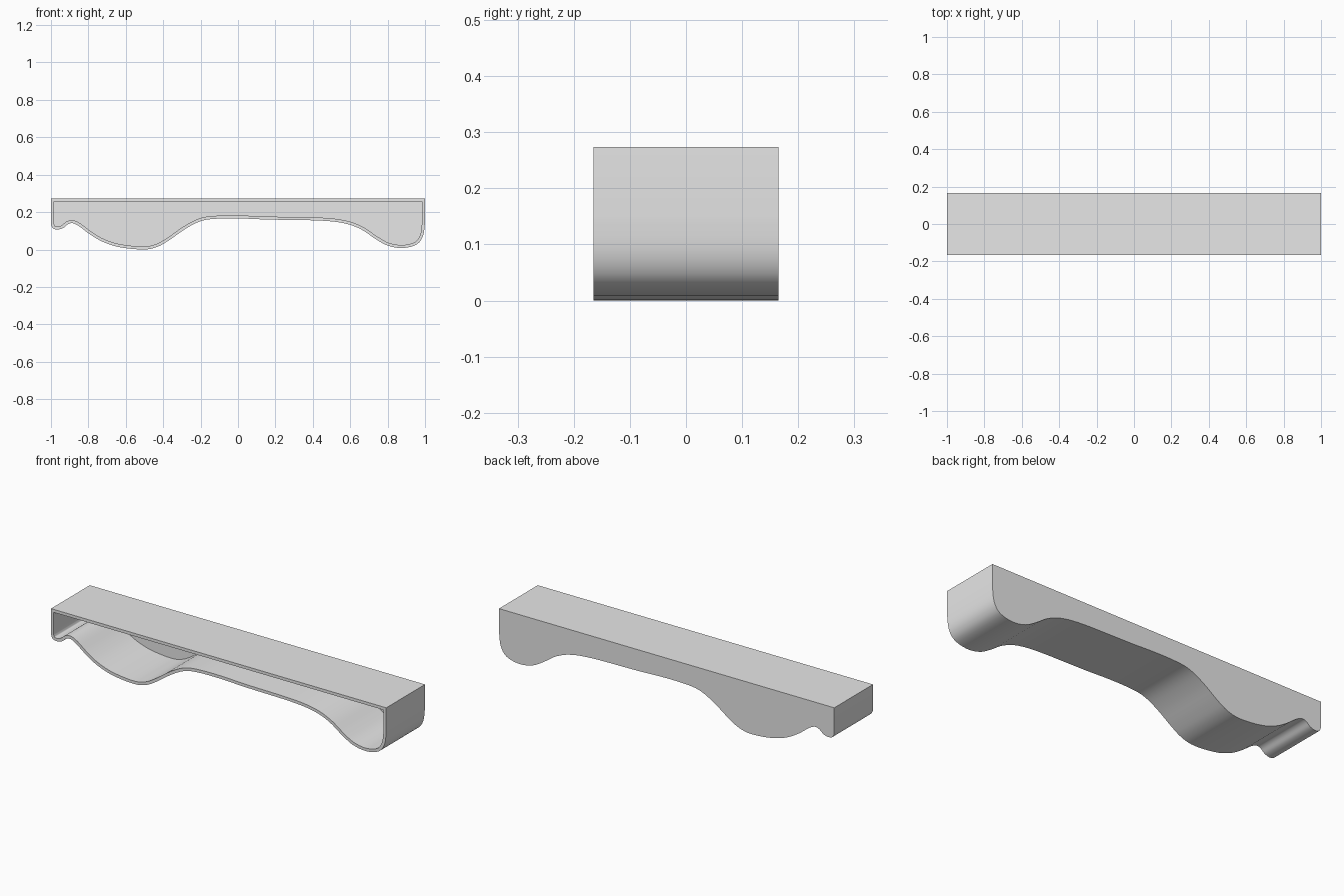
import bpy, bmesh, math
from mathutils import Vector

if "Cube" in bpy.data.objects:
    bpy.data.objects.remove(bpy.data.objects["Cube"], do_unlink=True)

TOP, HALF_DEPTH, WALL, BACK_WALL, STEPS = 0.274, 0.165, 0.016, 0.01, 4

# Wavy underside, from the left-hand end of the profile to the right-hand end (x, z)
UNDERSIDE = [
    (-1.0, 0.135), (-0.99, 0.114), (-0.965, 0.107), (-0.935, 0.115), (-0.91, 0.135),
    (-0.885, 0.141), (-0.85, 0.125), (-0.79, 0.08), (-0.72, 0.04), (-0.63, 0.012),
    (-0.505, 0.0), (-0.43, 0.015), (-0.365, 0.052), (-0.285, 0.108), (-0.205, 0.15),
    (-0.125, 0.164), (0.01, 0.166), (0.17, 0.16), (0.435, 0.155), (0.57, 0.14),
    (0.66, 0.107), (0.73, 0.06), (0.8, 0.021), (0.88, 0.008), (0.955, 0.027),
    (0.99, 0.075), (1.0, 0.15)]


def smooth_path(points):
    """Catmull-Rom curve through the points."""
    p = [Vector(q) for q in points]
    p = [p[0]] + p + [p[-1]]
    path = []
    for a, b, c, d in zip(p, p[1:], p[2:], p[3:]):
        for i in range(STEPS):
            t = i / STEPS
            q = 0.5 * (2 * b + (c - a) * t + (2 * a - 5 * b + 4 * c - d) * t * t
                       + (3 * b - a - 3 * c + d) * t ** 3)
            path.append(Vector((max(-1, min(1, q.x)), max(0, q.y))))
    return path + [p[-1]]


def inset(loop, dist):
    """Move a counter-clockwise outline inwards with mitred corners."""
    result = []
    for i, p in enumerate(loop):
        e1 = (p - loop[i - 1]).normalized()
        e2 = (loop[(i + 1) % len(loop)] - p).normalized()
        n1, n2 = Vector((-e1.y, e1.x)), Vector((-e2.y, e2.x))
        result.append(p + (n1 + n2) * dist / (1 + n1.dot(n2)))
    return result


outer = smooth_path(UNDERSIDE) + [Vector((1, TOP)), Vector((-1, TOP))]
inner = inset(outer, WALL)

# Open-fronted tray: outer skin, front rim, cavity walls and closed back
bm = bmesh.new()


def ring(outline, y):
    return [bm.verts.new((p.x, y, p.y)) for p in outline]


rings = [ring(outer, HALF_DEPTH), ring(outer, -HALF_DEPTH),
         ring(inner, -HALF_DEPTH), ring(inner, HALF_DEPTH - BACK_WALL)]
for a, b in zip(rings, rings[1:]):
    for i in range(len(a)):
        j = (i + 1) % len(a)
        bm.faces.new((a[i], a[j], b[j], b[i]))
bm.faces.new(rings[0])
bm.faces.new(rings[-1])
bmesh.ops.recalc_face_normals(bm, faces=bm.faces[:])

mesh = bpy.data.meshes.new("wavy_tray")
bm.to_mesh(mesh)
bm.free()
tray = bpy.data.objects.new("wavy_tray", mesh)
bpy.context.collection.objects.link(tray)

# Single plain grey
grey = bpy.data.materials.new("light_grey")
grey.use_nodes = True
grey.diffuse_color = (0.8, 0.8, 0.8, 1)
grey.node_tree.nodes["Principled BSDF"].inputs["Base Color"].default_value = (0.8, 0.8, 0.8, 1)
mesh.materials.append(grey)

# Smooth curves, crisp rims
bpy.ops.object.select_all(action='DESELECT')
tray.select_set(True)
bpy.context.view_layer.objects.active = tray
bpy.ops.object.shade_smooth_by_angle(angle=math.radians(35))
